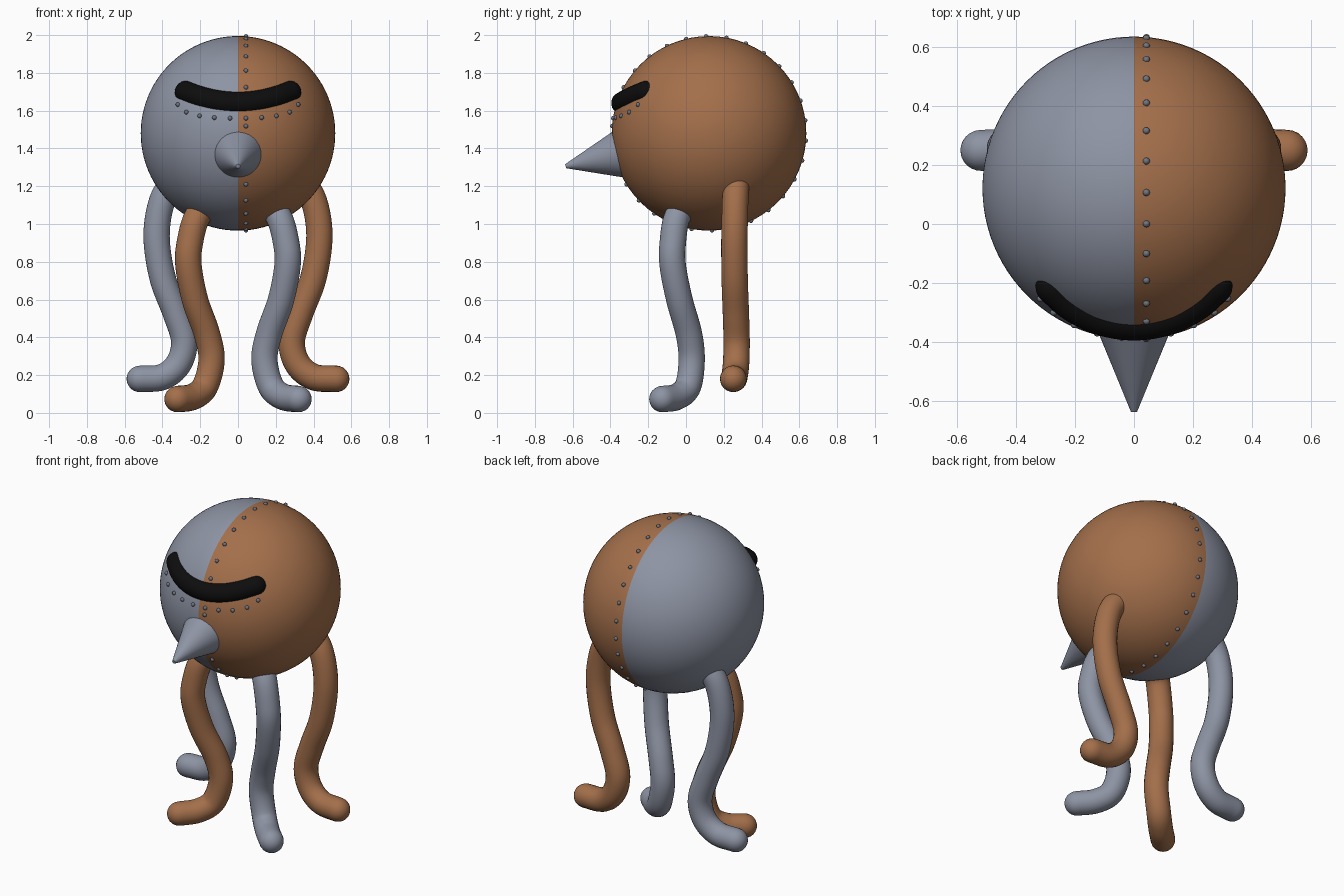
import bpy, bmesh, math
from mathutils import Vector, Matrix

if "Cube" in bpy.data.objects:
    bpy.data.objects.remove(bpy.data.objects["Cube"])

C = Vector((0, 0.122, 1.48))   # body centre
R = 0.515                      # body radius


def material(name, rgb):
    m = bpy.data.materials.new(name)
    m.diffuse_color = (*rgb, 1)
    m.use_nodes = True
    m.node_tree.nodes["Principled BSDF"].inputs["Base Color"].default_value = m.diffuse_color
    return m


GREY = material("steel grey", (0.27, 0.295, 0.37))
COPPER = material("copper", (0.37, 0.16, 0.07))
BLACK = material("black", (0.004, 0.004, 0.004))
RIVET = material("rivet grey", (0.16, 0.175, 0.21))


def finish(name, bm, mats, angle=40):
    bmesh.ops.recalc_face_normals(bm, faces=bm.faces)
    me = bpy.data.meshes.new(name)
    bm.to_mesh(me)
    bm.free()
    for m in mats:
        me.materials.append(m)
    ob = bpy.data.objects.new(name, me)
    bpy.context.collection.objects.link(ob)
    bpy.ops.object.select_all(action='DESELECT')
    ob.select_set(True)
    bpy.context.view_layer.objects.active = ob
    bpy.ops.object.shade_smooth_by_angle(angle=math.radians(angle))
    return ob


def spline(pts, steps=8):
    """Catmull-Rom samples through the points."""
    p = [Vector(q) for q in pts]
    p = [2 * p[0] - p[1]] + p + [2 * p[-1] - p[-2]]
    out = []
    for a, b, c, d in zip(p, p[1:], p[2:], p[3:]):
        for i in range(steps):
            t = i / steps
            out.append(0.5 * (2 * b + (c - a) * t + (2 * a - 5 * b + 4 * c - d) * t * t
                              + (3 * b - a - 3 * c + d) * t ** 3))
    return out + [p[-2]]


def tube(name, pts, r, mat, sides=24, cap=6):
    """Round-ended tube along a smooth path."""
    path = spline(pts)
    tan = [(path[min(i + 1, len(path) - 1)] - path[max(i - 1, 0)]).normalized()
           for i in range(len(path))]
    rings = [(path[0] - tan[0] * r * math.cos(k * math.pi / 2 / cap), tan[0],
              r * math.sin(k * math.pi / 2 / cap)) for k in range(1, cap)]
    rings += [(p, t, r) for p, t in zip(path, tan)]
    rings += [(path[-1] + tan[-1] * r * math.sin(k * math.pi / 2 / cap), tan[-1],
               r * math.cos(k * math.pi / 2 / cap)) for k in range(1, cap)]
    bm = bmesh.new()
    side = tan[0].orthogonal().normalized()
    loops = []
    for p, t, rad in rings:
        side = (side - t * side.dot(t)).normalized()
        up = t.cross(side)
        loops.append([bm.verts.new(p + rad * (side * math.cos(a) + up * math.sin(a)))
                      for a in (2 * math.pi * i / sides for i in range(sides))])
    for a, b in zip(loops, loops[1:]):
        for i in range(sides):
            j = (i + 1) % sides
            bm.faces.new((a[i], a[j], b[j], b[i]))
    for loop, end, s in ((loops[0], path[0] - tan[0] * r, 1), (loops[-1], path[-1] + tan[-1] * r, 1)):
        tip = bm.verts.new(end)
        for i in range(sides):
            bm.faces.new((loop[i], loop[(i + 1) % sides], tip))
    return finish(name, bm, [mat], 60)


def on_body(x, z, radius=R):
    """Point on the front of the body at the given x and z."""
    return Vector((x, C.y - math.sqrt(radius ** 2 - x * x - (z - C.z) ** 2), z))


def rivets(name, points):
    bm = bmesh.new()
    for p in points:
        bmesh.ops.create_uvsphere(bm, u_segments=12, v_segments=8, radius=0.012,
                                  matrix=Matrix.Translation(p))
    finish(name, bm, [RIVET], 60)


# Body: ball split into a grey half and a copper half
bm = bmesh.new()
bmesh.ops.create_uvsphere(bm, u_segments=64, v_segments=48, radius=R,
                          matrix=Matrix.Translation(C) @ Matrix.Rotation(math.pi / 2, 4, 'Y'))
for f in bm.faces:
    f.material_index = 1 if f.calc_center_median().x > 0 else 0
finish("body", bm, [GREY, COPPER])

# Beak: tilted cone with a slightly blunt tip
inward = Vector((0, math.cos(math.radians(12.7)), math.sin(math.radians(12.7))))
tip, length = Vector((0, -0.637, 1.306)), 0.36
bm = bmesh.new()
bmesh.ops.create_cone(bm, cap_ends=True, segments=48, radius1=0.155, radius2=0.011, depth=length,
                      matrix=Matrix.Translation(tip + inward * length / 2)
                      @ (-inward).to_track_quat('Z', 'Y').to_matrix().to_4x4())
finish("beak", bm, [GREY])

# Visor: black band hugging the body
tube("visor", [on_body(x, 1.64 + 0.06 * (x / 0.28) ** 2, R - 0.03)
               for x in (-0.275, -0.21, -0.14, -0.07, 0, 0.07, 0.14, 0.21, 0.275)], 0.06, BLACK)

# Rivets along the seam and under the visor
seam_x = 0.042
seam_r = math.sqrt(R * R - seam_x ** 2)
rivets("seam_rivets", [C + Vector((seam_x, seam_r * math.sin(a), seam_r * math.cos(a)))
                       for a in (math.radians(12 * i - 1.7) for i in range(30))])
rivets("visor_rivets", [on_body(s * x, z) for s in (-1, 1) for x, z in
                        ((0.042, 1.56), (0.125, 1.563), (0.203, 1.572), (0.273, 1.592), (0.318, 1.632))])

# Legs: colours alternate against the body halves
front = [(0.13, 0.03, 1.12), (0.215, -0.045, 1.04), (0.255, -0.07, 0.9), (0.262, -0.07, 0.78),
         (0.228, -0.035, 0.6), (0.165, 0.015, 0.42), (0.14, 0.03, 0.28), (0.175, 0.01, 0.14),
         (0.24, -0.05, 0.085), (0.32, -0.125, 0.073)]
back = [(0.32, 0.27, 1.24), (0.39, 0.262, 1.15), (0.425, 0.258, 1.02), (0.428, 0.256, 0.88),
        (0.395, 0.258, 0.7), (0.33, 0.264, 0.53), (0.285, 0.268, 0.38), (0.315, 0.265, 0.26),
        (0.4, 0.256, 0.19), (0.52, 0.25, 0.18)]
for side, s in (("right", 1), ("left", -1)):
    for name, pts, mat in (("front", front, GREY if s > 0 else COPPER),
                           ("back", back, COPPER if s > 0 else GREY)):
        tube(f"{name}_{side}_leg", [(s * x, y, z) for x, y, z in pts], 0.07, mat)
